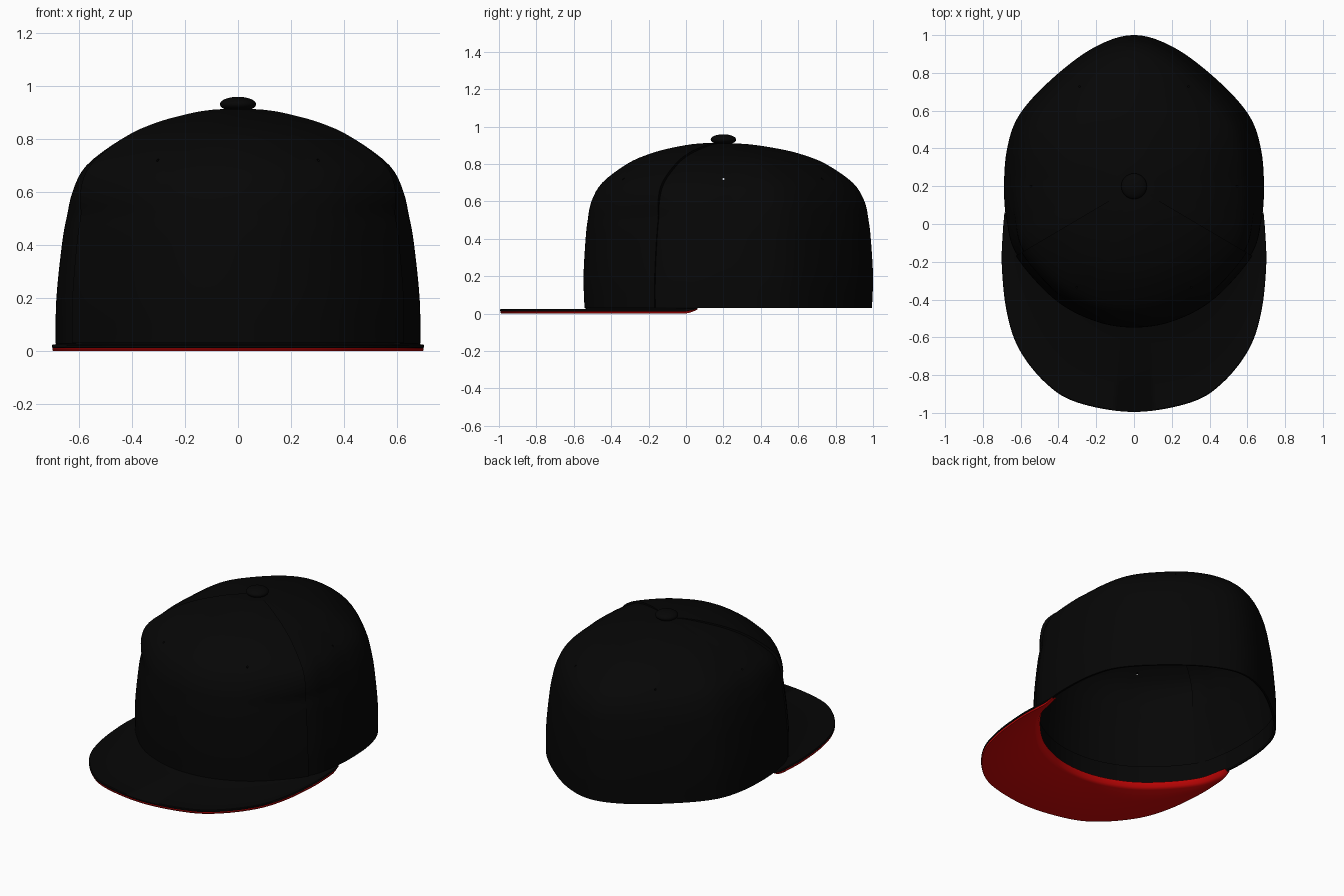
import bpy, bmesh, math
from mathutils import Vector, Matrix

cube = bpy.data.objects.get("Cube")
if cube:
    bpy.data.objects.remove(cube)


def material(name, rgb):
    m = bpy.data.materials.new(name)
    m.use_nodes = True
    m.diffuse_color = (*rgb, 1)
    bsdf = m.node_tree.nodes["Principled BSDF"]
    bsdf.inputs["Base Color"].default_value = (*rgb, 1)
    bsdf.inputs["Roughness"].default_value = 0.9
    return m


BLACK = material("black cloth", (0.0018, 0.0018, 0.0018))
RED = material("red lining", (0.62, 0.002, 0.002))
CENTRE = Vector((0, 0.2))
STEPS = 10


def spline(points, steps=STEPS):
    """Smooth curve through the points; ends on the middle line join their mirror image."""
    p = [Vector(q) for q in points]

    def beyond(end, near):
        if len(end) == 2 and end.x == 0:
            return Vector((-near.x, near.y))
        return 2 * end - near

    p = [beyond(p[0], p[1])] + p + [beyond(p[-1], p[-2])]
    out = []
    for a, b, c, d in zip(p, p[1:], p[2:], p[3:]):
        for i in range(steps):
            t = i / steps
            out.append(0.5 * (2 * b + (c - a) * t + (2 * a - 5 * b + 4 * c - d) * t * t
                              + (3 * b - a - 3 * c + d) * t ** 3))
    return out + [p[-2]]


def finish(bm, name, mat):
    bmesh.ops.remove_doubles(bm, verts=bm.verts, dist=0.00001)
    bmesh.ops.recalc_face_normals(bm, faces=bm.faces)
    mesh = bpy.data.meshes.new(name)
    bm.to_mesh(mesh)
    bm.free()
    ob = bpy.data.objects.new(name, mesh)
    bpy.context.collection.objects.link(ob)
    mesh.materials.append(mat)
    smooth(ob)
    return ob


def smooth(ob):
    bpy.ops.object.select_all(action="DESELECT")
    ob.select_set(True)
    bpy.context.view_layer.objects.active = ob
    bpy.ops.object.shade_smooth_by_angle(angle=math.radians(40))


def loft(rows, name, mat, closed_rows=False, closed_cols=False):
    """Skin a grid of points with quads."""
    bm = bmesh.new()
    grid = [[bm.verts.new(p) for p in row] for row in rows]
    if closed_rows:
        grid.append(grid[0])
    for r, s in zip(grid, grid[1:]):
        n = len(r)
        for j in range(n if closed_cols else n - 1):
            k = (j + 1) % n
            bm.faces.new((r[j], r[k], s[k], s[j]))
    if closed_rows and not closed_cols:
        for j in (0, -1):
            bm.faces.new([r[j] for r in grid[:-1]])
    return finish(bm, name, mat)


# Half outline of the crown, front to back; the seam is the fourth point
half = spline([(0, -0.54), (0.21, -0.505), (0.42, -0.39), (0.62, -0.165), (0.675, 0.02), (0.688, 0.2),
               (0.672, 0.4), (0.61, 0.575), (0.45, 0.755), (0.22, 0.93), (0, 1.0)])
seam = 3 * STEPS
seam_angle = math.atan2(half[seam].y - CENTRE.y, half[seam].x)
columns = [(p, 1) for p in half[:seam + 1]] + [(p, 0) for p in half[seam:]]
columns += [(Vector((-p.x, p.y)), f) for p, f in columns[-2:0:-1]]

# Height, reach along the front and back, reach along the sides
profile = spline([(0.03, 0.993, 1), (0.2, 1, 0.995), (0.4, 0.985, 0.965), (0.5, 0.97, 0.94), (0.6, 0.943, 0.9),
                  (0.7, 0.865, 0.82), (0.8, 0.685, 0.63), (0.85, 0.53, 0.47), (0.88, 0.38, 0.31),
                  (0.905, 0.18, 0.14), (0.912, 0.01, 0.01)], 4)


def crown_point(p, front, level):
    z, along, across = level
    d = p - CENTRE
    side = d.x ** 2 / d.length_squared
    reach = along + (across - along) * side
    # Shoulders are fuller beside the seam, and the front panel laps over the rest
    near_seam = max(0, 1 - abs(math.atan2(d.y, abs(d.x)) - seam_angle) / math.radians(35))
    shoulder = max(0, 1 - ((z - 0.72) / 0.2) ** 2) * near_seam
    rise = front * (0.008 + 0.016 * shoulder) * min(1, reach * 4)
    q = CENTRE + d * reach + d.normalized() * (rise * reach + 0.03 * shoulder * reach)
    return (q.x, q.y, z + rise * (1 - reach))


crown = loft([[crown_point(p, f, lv) for p, f in columns] for lv in profile], "crown", BLACK, closed_cols=True)
solid = crown.modifiers.new("cloth thickness", "SOLIDIFY")
solid.thickness = 0.01
solid.offset = -1

# Six small vent holes
bm = bmesh.new()
for x, y in ((0.55, 0.2), (0.3, -0.33), (0.3, 0.75)):
    for s in (-1, 1):
        out = Vector((s * x, y - CENTRE.y, 0))
        place = Matrix.Translation((out.x, y, 0.72)) @ out.to_track_quat("Z", "Y").to_matrix().to_4x4()
        bmesh.ops.create_cone(bm, cap_ends=True, segments=10, radius1=0.005, radius2=0.005,
                              depth=0.25, matrix=place)
cutter = finish(bm, "vent_cutter", BLACK)
cutter.hide_render = True
cut = crown.modifiers.new("vents", "BOOLEAN")
cut.operation = "DIFFERENCE"
cut.object = cutter
bpy.context.view_layer.objects.active = crown
for mod in [m.name for m in crown.modifiers if m.type in {"SOLIDIFY", "BOOLEAN"}]:
    bpy.ops.object.modifier_apply(modifier=mod)
bpy.data.objects.remove(cutter)
smooth(crown)

# Sweatband inside the rim
band = [CENTRE + (p - CENTRE) * 0.975 for p, f in columns]
loft([[(p.x, p.y, z) for p in band] for z in (0.032, 0.15)], "sweatband", BLACK, closed_cols=True)

# Brim outlines, both running from the right tip to the left tip
outer_half = spline([(0, -0.995), (0.3, -0.945), (0.47, -0.84), (0.61, -0.66), (0.675, -0.46),
                     (0.7, -0.22), (0.695, -0.05), (0.686, 0.06)])
inner_half = [p for p in half if p.y < 0.06]


def resample(curve, n=48):
    """Even spacing along the curve, mirrored across the middle."""
    lengths = [0]
    for a, b in zip(curve, curve[1:]):
        lengths.append(lengths[-1] + (b - a).length)
    pts = []
    for i in range(n + 1):
        t = lengths[-1] * i / n
        k = next((k for k in range(1, len(curve)) if lengths[k] >= t - 1e-6), len(curve) - 1)
        pts.append(curve[k - 1].lerp(curve[k], (t - lengths[k - 1]) / (lengths[k] - lengths[k - 1])))
    return [Vector((-p.x, p.y)) for p in pts[:0:-1]] + pts


outer, inner = resample(outer_half), resample(inner_half)


def ring(curve, scale, z):
    row = []
    for p in curve:
        q = CENTRE + (p - CENTRE) * scale
        curl = min(1, max(0, (p.y + 0.02) / 0.08)) ** 2
        row.append((q.x, q.y, z + (0.022 - z * 0.7) * curl))
    return row


loft([ring(outer, 0.996, 0.012), ring(outer, 1, 0.014), ring(outer, 1, 0.022), ring(outer, 0.996, 0.026),
      ring(inner, 1.0, 0.026), ring(inner, 0.985, 0.032), ring(inner, 0.985, 0.012)],
     "brim_top", BLACK, closed_rows=True)

# Red underside with its inner edge turned up into the crown
loft([ring(outer, 0.996, 0.012), ring(outer, 0.999, 0.009), ring(outer, 0.995, 0.0), ring(inner, 1.0, 0.0),
      ring(inner, 0.975, 0.01), ring(inner, 0.955, 0.035), ring(inner, 0.97, 0.035), ring(inner, 0.99, 0.012)],
     "brim_underside", RED, closed_rows=True)

# Button on top
bm = bmesh.new()
bmesh.ops.create_uvsphere(bm, u_segments=32, v_segments=16, radius=1,
                          matrix=Matrix.Translation((0, 0.2, 0.931)) @ Matrix.Diagonal((0.068, 0.068, 0.028, 1)))
finish(bm, "button", BLACK)
